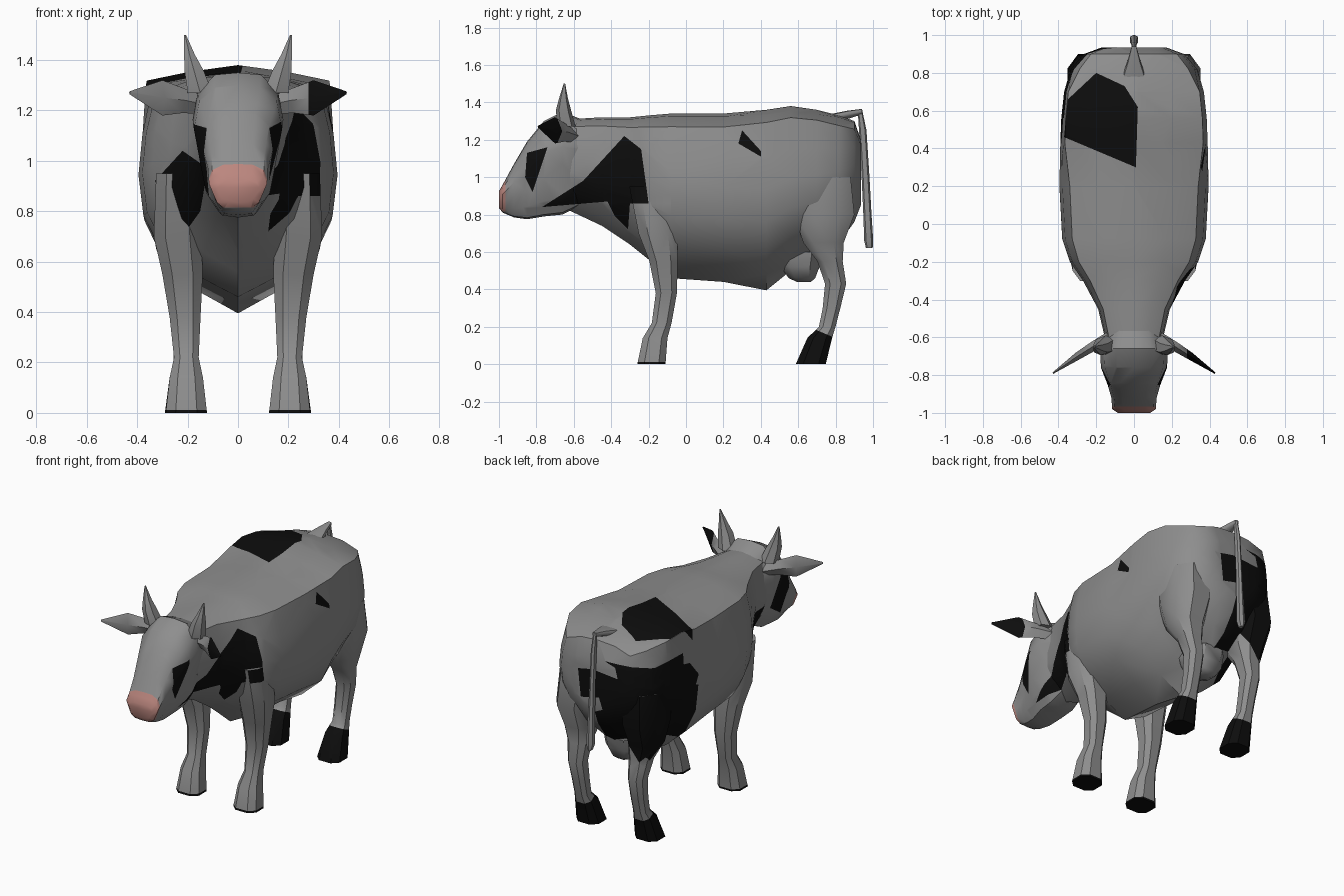
import bpy, bmesh, math
from mathutils import Vector

if "Cube" in bpy.data.objects:
    bpy.data.objects.remove(bpy.data.objects["Cube"])


def material(name, rgb):
    m = bpy.data.materials.new(name)
    m.diffuse_color = (*rgb, 1)
    m.use_nodes = True
    m.node_tree.nodes["Principled BSDF"].inputs["Base Color"].default_value = m.diffuse_color
    return m


MATS = [material("grey_hide", (0.27, 0.27, 0.27)),
        material("black_patch", (0.004, 0.004, 0.004)),
        material("pink_nose", (0.5, 0.24, 0.21))]


def inside(p, poly):
    hit = False
    for (ax, ay), (bx, by) in zip(poly, poly[1:] + poly[:1]):
        if (ay > p[1]) != (by > p[1]) and p[0] < (bx - ax) * (p[1] - ay) / (by - ay) + ax:
            hit = not hit
    return hit


def paint(bm, axis, sign, poly, index):
    """Cut a polygon, projected along an axis, into the skin and colour it."""
    u, v = [i for i in range(3) if i != axis]
    lo = [min(p[k] for p in poly) for k in (0, 1)]
    hi = [max(p[k] for p in poly) for k in (0, 1)]

    def hit_faces():
        bm.normal_update()
        return [f for f in bm.faces if (sign == 0 or f.normal[axis] * sign > 0.05)
                and all(min(w.co[i] for w in f.verts) < hi[k] and
                        max(w.co[i] for w in f.verts) > lo[k] for k, i in ((0, u), (1, v)))]

    for a, b in zip(poly, poly[1:] + poly[:1]):
        co, d, n = Vector(), Vector(), Vector()
        co[u], co[v] = a
        d[u], d[v] = b[0] - a[0], b[1] - a[1]
        n[axis] = 1
        faces = hit_faces()
        geom = set(faces)
        for f in faces:
            geom.update(f.edges)
            geom.update(f.verts)
        if faces:
            bmesh.ops.bisect_plane(bm, geom=list(geom), plane_co=co, dist=1e-5,
                                   plane_no=d.cross(n).normalized())
    for f in hit_faces():
        c = f.calc_center_median()
        if inside((c[u], c[v]), poly):
            f.material_index = index


def loft(name, rings, patches=(), angle=40):
    """Skin a list of equal rings, cap the ends, paint patches."""
    bm = bmesh.new()
    vs = [[bm.verts.new(p) for p in r] for r in rings]
    n = len(vs[0])
    for r, s in zip(vs, vs[1:]):
        for i in range(n):
            bm.faces.new((r[i], r[(i + 1) % n], s[(i + 1) % n], s[i]))
    bm.faces.new(vs[0])
    bm.faces.new(vs[-1])
    bmesh.ops.recalc_face_normals(bm, faces=bm.faces)
    for p in patches:
        paint(bm, *p)
    for f in bm.faces:
        f.smooth = True
    me = bpy.data.meshes.new(name)
    bm.to_mesh(me)
    bm.free()
    for m in MATS:
        me.materials.append(m)
    me.set_sharp_from_angle(angle=math.radians(angle))
    ob = bpy.data.objects.new(name, me)
    bpy.context.collection.objects.link(ob)
    return ob


def slice_ring(half, y, zb, zt, hw):
    """Vertical slice at y from a half outline (across, up)."""
    pts = half + [(-a, b) for a, b in half[-2:0:-1]]
    return [(a * hw, y, zb + b * (zt - zb)) for a, b in pts]


def flat_rings(rows, side=1, n=8):
    """Horizontal rounded-square rings: z, x, y, half width, half depth."""
    def sq(t):
        return math.copysign(abs(t) ** 0.75, t)
    angles = [math.tau * (i + 0.5) / n for i in range(n)]
    return [[(side * (x + hx * sq(math.cos(t))), y + hy * sq(math.sin(t)), z) for t in angles]
            for z, x, y, hx, hy in rows]


# Hide patches: axis, facing, polygon, colour
shoulder_r = (0, 1, [(-.77, .84), (-.55, .98), (-.33, 1.22), (-.24, 1.15), (-.2, .86),
                     (-.3, .86), (-.31, .72), (-.38, .79), (-.42, .87)], 1)
shoulder_l = (1, -1, [(-.33, .92), (-.22, 1.04), (-.12, .97), (-.15, .8), (-.2, .73)], 1)
flank_r = (0, 1, [(.3, 1.25), (.4, 1.14), (.4, 1.11), (.28, 1.18)], 1)
rump_top = (2, 1, [(-.2, .8), (-.05, .73), (.02, .62), (.01, .3), (-.37, .46), (-.35, .66)], 1)
rump_back = (1, 1, [(-.4, 1.2), (-.2, 1.1), (.02, 1.12), (.12, 1.1), (.1, .92), (-.03, .95),
                    (-.1, .75), (-.25, .55), (-.4, .7)], 1)
thigh_l = (0, -1, [(.5, 1.1), (.95, 1.2), (.95, .7), (.78, .55), (.6, .72), (.42, 1.0)], 1)
cheek_r = (0, 1, [(-.85, 1.13), (-.74, 1.16), (-.82, .92), (-.86, 1.0)], 1)
cheek_l = (0, -1, [(-.85, 1.13), (-.72, 1.15), (-.66, .95), (-.8, .86), (-.87, 1.0)], 1)
nose = (0, 0, [(-1.1, .815), (-1.1, 1.1), (-.965, 1.1), (-.965, .815)], 2)
hind_hoof = (0, 0, [(.5, -.1), (.5, .1), (.68, .19), (.82, .13), (.82, -.1)], 1)
sole = (0, 0, [(-.4, -.1), (-.4, .012), (.1, .012), (.1, -.1)], 1)

# Body with neck, barrel, hips and rump
trunk = [(0, 1), (.45, .985), (.86, .92), (.96, .74), (1, .56), (.95, .38), (.76, .22),
         (.4, .09), (0, 0)]
hips = [(0, 1), (.5, .97), (.94, .93), (.97, .74)] + trunk[4:]
body = [(-.62, .82, 1.31, .15), (-.45, .74, 1.32, .19), (-.3, .64, 1.32, .27),
        (-.2, .56, 1.33, .34), (-.08, .46, 1.34, .38), (.2, .44, 1.34, .395),
        (.43, .395, 1.36, .39), (.56, .5, 1.38, .385), (.7, .57, 1.36, .37),
        (.82, .65, 1.33, .335), (.9, .76, 1.3, .265), (.935, .85, 1.2, .17)]
loft("body", [slice_ring(hips if .4 < r[0] < .75 else trunk, *r) for r in body],
     [shoulder_r, shoulder_l, flank_r, rump_top, rump_back, thigh_l])

# Head
skull = [(0, 1), (.5, .985), (.88, .87), (1, .66), (.86, .4), (.72, .16), (.45, .02), (0, 0)]
head = [(-.56, .85, 1.31, .15), (-.66, .8, 1.35, .18), (-.76, .79, 1.3, .175),
        (-.85, .775, 1.19, .14), (-.92, .785, 1.07, .12), (-.98, .81, .96, .115),
        (-1, .835, .925, .085)]
loft("head", [slice_ring(skull, *r) for r in head], [cheek_r, cheek_l, shoulder_r, nose])

# Legs, horns and ears on both sides
front_leg = [(.95, .24, -.19, .09, .12), (.7, .24, -.15, .1, .11), (.55, .22, -.12, .085, .08),
             (.38, .21, -.105, .065, .06), (.22, .205, -.13, .052, .056),
             (.14, .205, -.165, .07, .07), (0, .205, -.185, .087, .08)]
hind_leg = [(1.0, .22, .72, .13, .17), (.8, .235, .74, .125, .17), (.65, .23, .735, .1, .115),
            (.55, .22, .77, .07, .072), (.43, .215, .8, .055, .06), (.3, .21, .778, .05, .05),
            (.2, .21, .755, .048, .047), (.14, .21, .715, .065, .07), (0, .21, .667, .085, .085)]
horn = [(1.27, .15, -.64, .055, .05), (1.36, .175, -.655, .042, .04),
        (1.42, .192, -.655, .024, .024), (1.5, .21, -.65, .004, .004)]
ear = [(.13, -.6, 1.22, .035, .03), (.22, -.65, 1.24, .05, .025),
       (.3, -.7, 1.25, .07, .02), (.43, -.79, 1.27, .006, .004)]
ear_tip = (1, 0, [(.28, 1.1), (.28, 1.4), (.5, 1.4), (.5, 1.1)], 1)
for side, tag in ((1, "right"), (-1, "left")):
    loft("front_leg_" + tag, flat_rings(front_leg, side), [shoulder_r, sole])
    loft("hind_leg_" + tag, flat_rings(hind_leg, side),
         [hind_hoof] + ([thigh_l, rump_back] if side < 0 else []))
    loft("horn_" + tag, flat_rings(horn, side, 6))
    loft("ear_" + tag, [[(side * x, y, z + h), (side * (x + t * .5), y + t * .87, z),
                         (side * x, y, z - h), (side * (x - t * .5), y - t * .87, z)]
                        for x, y, z, h, t in ear], [ear_tip] if side > 0 else [])

# Tail root and hanging tail
loft("tail_root", [slice_ring(trunk, *r) for r in
                   [(.76, 1.28, 1.335, .07), (.86, 1.31, 1.355, .035), (.94, 1.335, 1.365, .013)]])
loft("tail", flat_rings([(1.36, 0, .93, .01, .012), (1.25, 0, .945, .014, .02),
                         (1.0, 0, .96, .015, .021), (.8, 0, .97, .02, .022),
                         (.66, 0, .977, .025, .024), (.62, 0, .98, .012, .018)], 1, 6))

# Udder
loft("udder", flat_rings([(.6, 0, .61, .13, .13), (.52, 0, .61, .12, .11),
                          (.46, 0, .62, .08, .075), (.44, 0, .63, .04, .04)]))
